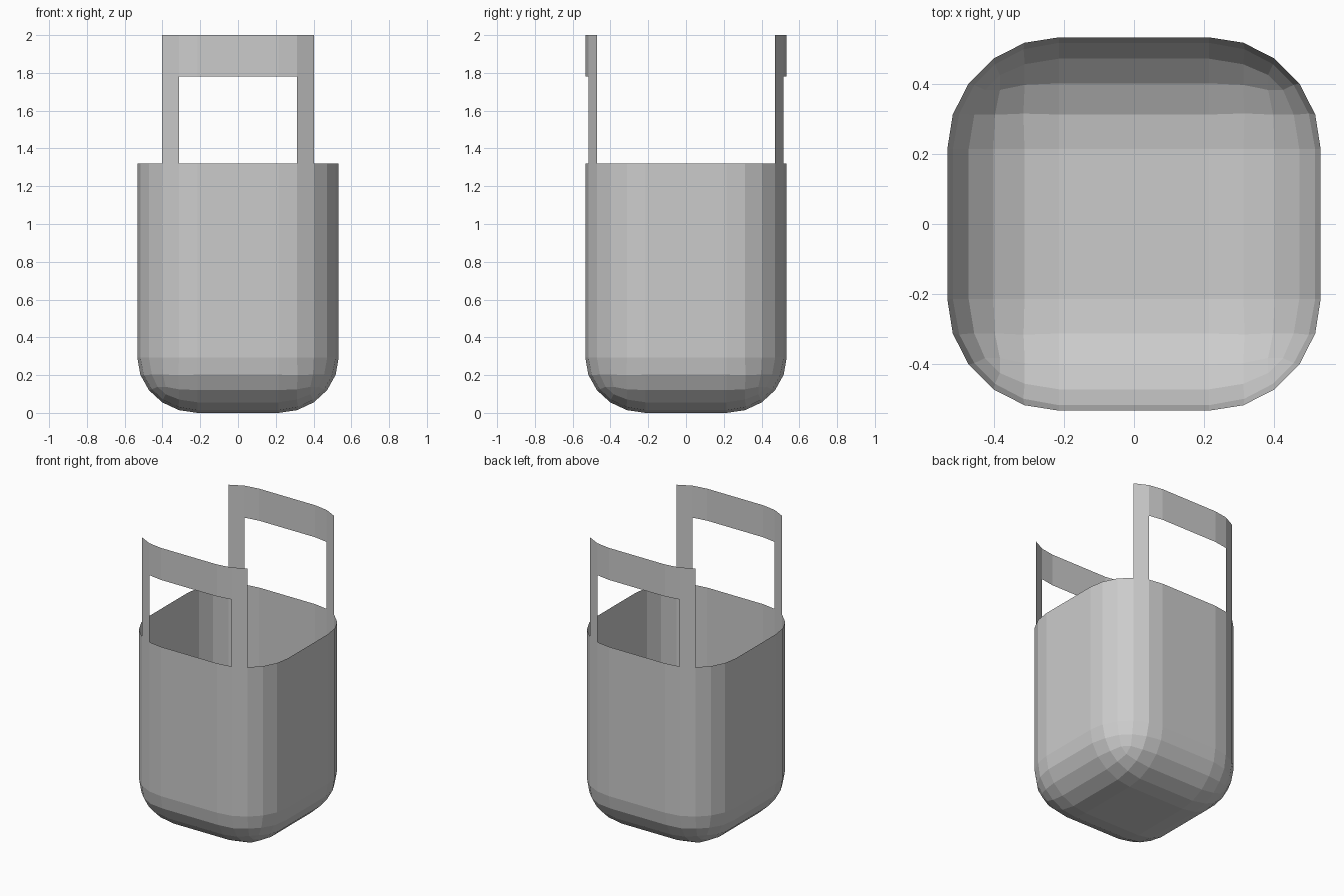
import bpy
import bmesh
from mathutils import Matrix, Vector

if "Cube" in bpy.data.objects:
    bpy.data.objects.remove(bpy.data.objects["Cube"], do_unlink=True)

HALF = 0.533       # half width of the bucket
RADIUS = 0.319     # rounding of the corners
BASE_H = 0.293     # height of the rounded base
RIM, RAIL, SHOULDER, TOP = 1.32, 1.78, 1.89, 2.0

grey = bpy.data.materials.new("plain grey")
grey.use_nodes = True
colour = (0.6, 0.6, 0.6, 1)
grey.diffuse_color = colour
grey.node_tree.nodes["Principled BSDF"].inputs["Base Color"].default_value = colour

# Tall rounded box, slightly flattened so its base curve is shallower
bm = bmesh.new()
bmesh.ops.create_cube(bm, size=1)
bmesh.ops.transform(bm, verts=bm.verts, matrix=Matrix.Translation((0, 0, 2))
                    @ Matrix.Diagonal((2 * HALF, 2 * HALF, 4, 1)))
bmesh.ops.bevel(bm, geom=bm.edges[:], offset=RADIUS, offset_type='OFFSET',
                segments=5, profile=0.5, affect='EDGES')
bmesh.ops.scale(bm, vec=(1, 1, BASE_H / RADIUS), verts=bm.verts)

# Cut level rings at the rim and handle heights
for z in (RIM, RAIL, SHOULDER, TOP):
    bmesh.ops.bisect_plane(bm, geom=bm.verts[:] + bm.edges[:] + bm.faces[:],
                           plane_co=Vector((0, 0, z)), plane_no=Vector((0, 0, 1)),
                           clear_outer=(z == TOP))


def is_open(face):
    """True where the wall is cut away above the rim."""
    c = face.calc_center_median()
    x, y, z = abs(c.x), abs(c.y), c.z
    if z < RIM:
        return False
    if x > y:                     # open sides
        return True
    if z < RAIL:                  # hand holes, leaving corner posts
        return x < 0.3
    if z > SHOULDER:              # stepped shoulders beside the top rail
        return x > 0.4
    return False


# The facet lying on each diagonal is also open above the rim
diagonal = [f for f in bm.faces if is_open(f) or (
    f.calc_center_median().z > RIM
    and abs(abs(f.normal.x) - abs(f.normal.y)) < 0.01)]
bmesh.ops.delete(bm, geom=diagonal, context='FACES')

mesh = bpy.data.meshes.new("bucket_with_handles")
bm.to_mesh(mesh)
bm.free()
mesh.materials.append(grey)
bucket = bpy.data.objects.new("bucket_with_handles", mesh)
bpy.context.collection.objects.link(bucket)
